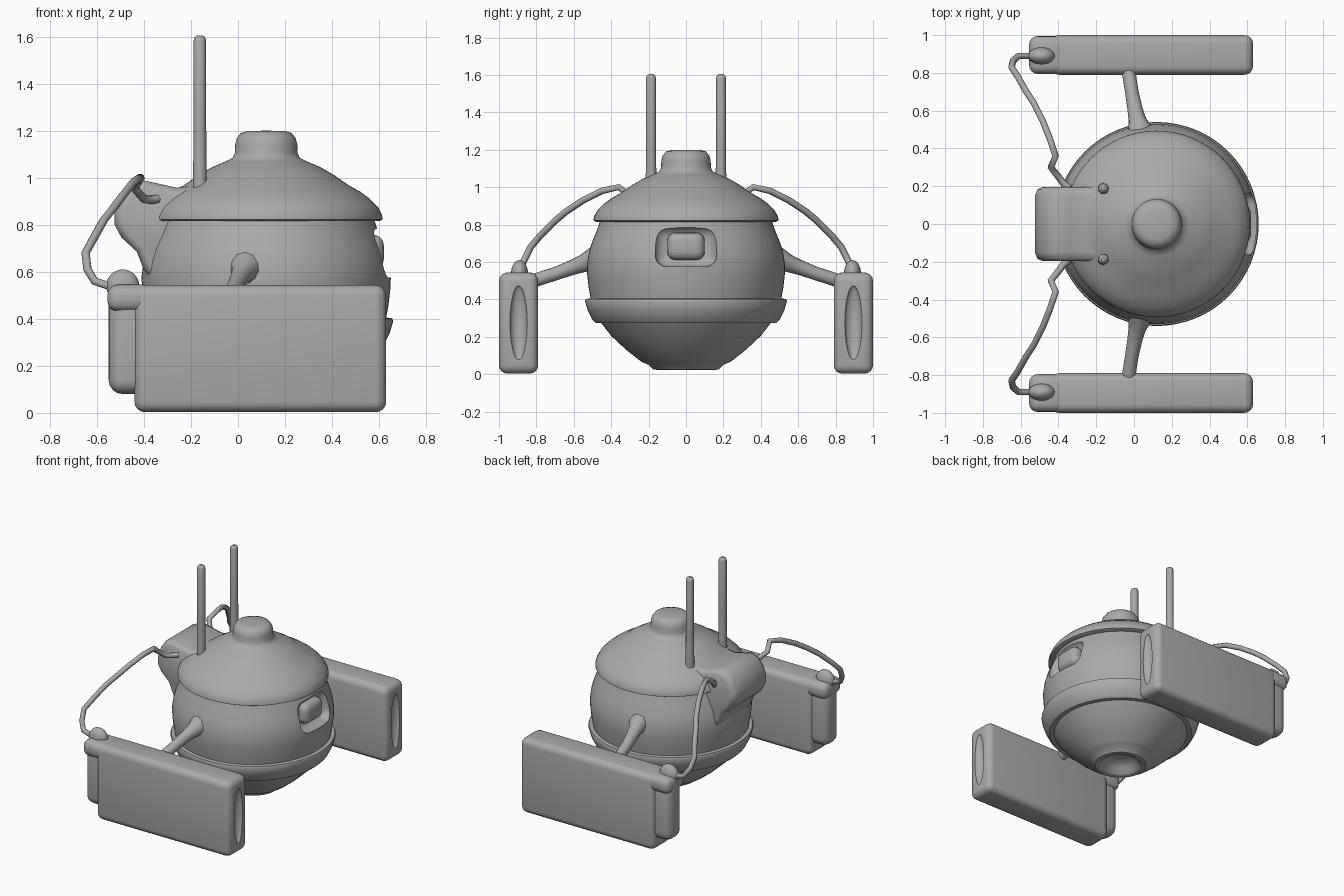
import bpy, bmesh, math
from mathutils import Matrix, Vector

if "Cube" in bpy.data.objects:
    bpy.data.objects.remove(bpy.data.objects["Cube"])

grey = bpy.data.materials.new("plain grey")
grey.diffuse_color = (0.4, 0.4, 0.4, 1)
grey.use_nodes = True
grey.node_tree.nodes["Principled BSDF"].inputs["Base Color"].default_value = grey.diffuse_color
CX = 0.12  # axis of the round body


def finish(ob, angle=40):
    me = ob.data
    if not me.materials:
        me.materials.append(grey)
    for p in me.polygons:
        p.use_smooth = True
    me.set_sharp_from_angle(angle=math.radians(angle))
    return ob


def from_bmesh(name, bm, angle=40):
    bmesh.ops.recalc_face_normals(bm, faces=bm.faces)
    me = bpy.data.meshes.new(name)
    bm.to_mesh(me)
    bm.free()
    ob = bpy.data.objects.new(name, me)
    bpy.context.collection.objects.link(ob)
    return finish(ob, angle)


def lathe(name, profile, seg=64, angle=40):
    bm = bmesh.new()
    vs = [bm.verts.new((r, 0, z)) for r, z in profile]
    es = [bm.edges.new(p) for p in zip(vs, vs[1:])]
    bmesh.ops.spin(bm, geom=vs + es, cent=(0, 0, 0), axis=(0, 0, 1),
                   angle=math.tau, steps=seg)
    bmesh.ops.remove_doubles(bm, verts=bm.verts, dist=1e-4)
    bmesh.ops.translate(bm, verts=bm.verts, vec=(CX, 0, 0))
    return from_bmesh(name, bm, angle)


def round_edges(bm, width, seg=4):
    bmesh.ops.bevel(bm, geom=list(bm.edges), offset=width, offset_type='OFFSET',
                    segments=seg, profile=0.5, affect='EDGES', clamp_overlap=True)


def box(name, lo, hi, bevel):
    lo, hi = Vector(lo), Vector(hi)
    bm = bmesh.new()
    bmesh.ops.create_cube(bm, size=1, matrix=Matrix.Translation((lo + hi) / 2)
                          @ Matrix.Diagonal((*(hi - lo), 1)))
    round_edges(bm, bevel)
    return from_bmesh(name, bm)


def ellipsoid(name, loc, radii):
    bm = bmesh.new()
    bmesh.ops.create_uvsphere(bm, u_segments=24, v_segments=16, radius=1,
                              matrix=Matrix.Translation(loc) @ Matrix.Diagonal((*radii, 1)))
    return from_bmesh(name, bm)


def tube(name, pts, radii, res=4):
    cu = bpy.data.curves.new(name, 'CURVE')
    cu.dimensions = '3D'
    cu.bevel_depth = 1
    cu.bevel_resolution = res
    cu.use_fill_caps = True
    sp = cu.splines.new('POLY')
    sp.points.add(len(pts) - 1)
    for p, co, r in zip(sp.points, pts, radii):
        p.co = (*co, 1)
        p.radius = r
    ob = bpy.data.objects.new(name, cu)
    bpy.context.collection.objects.link(ob)
    bpy.ops.object.select_all(action='DESELECT')
    ob.select_set(True)
    bpy.context.view_layer.objects.active = ob
    bpy.ops.object.convert(target='MESH')
    return finish(bpy.context.object, 60)


def cut(ob, cutter):
    m = ob.modifiers.new("cut", 'BOOLEAN')
    m.operation = 'DIFFERENCE'
    m.object = cutter
    m.solver = 'EXACT'
    bpy.ops.object.select_all(action='DESELECT')
    ob.select_set(True)
    bpy.context.view_layer.objects.active = ob
    bpy.ops.object.modifier_apply(modifier=m.name)
    bpy.data.objects.remove(cutter)
    finish(ob)


# Round body with hollow foot, belt and bulging wall
body = lathe("body", [
    (0, 0.10), (0.06, 0.095), (0.11, 0.07), (0.135, 0.03), (0.15, 0.023), (0.175, 0.025),
    (0.20, 0.05), (0.235, 0.065), (0.25, 0.075), (0.32, 0.13), (0.40, 0.205),
    (0.455, 0.275), (0.485, 0.275), (0.50, 0.29), (0.525, 0.34), (0.54, 0.39),
    (0.535, 0.402), (0.51, 0.405), (0.52, 0.46), (0.528, 0.53), (0.53, 0.58),
    (0.522, 0.64), (0.505, 0.70), (0.48, 0.76), (0.455, 0.83), (0, 0.83)])

# Eye in a sunken socket
cut(body, box("socket_cutter", (0.555, -0.165, 0.575), (0.80, 0.165, 0.79), 0.06))
box("eye", (0.50, -0.10, 0.61), (0.62, 0.10, 0.757), 0.045)

# Lid with rounded knob
lathe("lid", [
    (0, 0.815), (0.48, 0.815), (0.494, 0.822), (0.493, 0.84), (0.475, 0.875), (0.44, 0.91),
    (0.40, 0.94), (0.35, 0.968), (0.29, 1.01), (0.23, 1.045), (0.17, 1.07),
    (0.142, 1.085), (0.133, 1.105), (0.132, 1.14), (0.125, 1.168), (0.108, 1.19),
    (0.08, 1.198), (0, 1.2)], angle=50)

# Snout: rounded profile across the back edge of the lid
bm = bmesh.new()
outline = [(-0.36, 0.54), (-0.405, 0.62), (-0.43, 0.685), (-0.495, 0.745), (-0.525, 0.80),
           (-0.525, 0.85), (-0.505, 0.91), (-0.465, 0.965), (-0.41, 0.99), (-0.34, 0.975),
           (-0.26, 0.957), (-0.18, 0.965), (-0.12, 0.985), (-0.08, 0.90), (-0.15, 0.56)]
half = ((-0.195, 0.80), (-0.185, 0.93), (-0.15, 1.0), (0.15, 1.0), (0.185, 0.93), (0.195, 0.80))
rings = []
for y, s in half:
    # shrink the end slices a little for a soft edge
    k = {0.80: 0.84, 0.93: 0.94, 1.0: 1.0}[s]
    rings.append([bm.verts.new((-0.28 + (x + 0.28) * k, y, 0.80 + (z - 0.80) * k))
                  for x, z in outline])
n = len(outline)
for a, b in zip(rings, rings[1:]):
    for i in range(n):
        bm.faces.new((a[i], a[(i + 1) % n], b[(i + 1) % n], b[i]))
bm.faces.new(rings[0])
bm.faces.new(rings[-1])
from_bmesh("snout", bm, 60)

# Mirrored side parts
cable = [(-0.34, 0.19, 0.91), (-0.37, 0.21, 0.905), (-0.40, 0.25, 0.91), (-0.44, 0.30, 0.955),
         (-0.415, 0.36, 1.0), (-0.445, 0.45, 0.98), (-0.485, 0.55, 0.93), (-0.53, 0.64, 0.87),
         (-0.57, 0.70, 0.82), (-0.615, 0.78, 0.74), (-0.648, 0.83, 0.68), (-0.64, 0.865, 0.61),
         (-0.61, 0.89, 0.56), (-0.52, 0.89, 0.53)]
for side, s in (("right", -1), ("left", 1)):
    def span(a, b):
        return (min(s * a, s * b), max(s * a, s * b))

    # Foot slab with a hollow at one end
    y0, y1 = span(0.79, 1.0)
    slab = box(side + "_foot", (-0.44, y0, 0.003), (0.63, y1, 0.543), 0.045)
    cut(slab, ellipsoid("hollow_cutter", (0.635, s * 0.895, 0.275), (0.04, 0.047, 0.2)))
    # Narrower end section with a full-width cap
    y0, y1 = span(0.815, 0.975)
    box(side + "_foot_end", (-0.55, y0, 0.08), (-0.35, y1, 0.53), 0.06)
    y0, y1 = span(0.795, 0.995)
    box(side + "_foot_cap", (-0.555, y0, 0.43), (-0.36, y1, 0.545), 0.045)
    # Cable socket and cable
    ellipsoid(side + "_cable_socket", (-0.49, s * 0.89, 0.54), (0.07, 0.045, 0.07))
    tube(side + "_cable", [(x, s * y, z) for x, y, z in cable], [0.018] * len(cable), 2)
    # Arm flaring towards the body
    arm = [(0.035, 0.46, 0.62), (0.028, 0.515, 0.605), (0.018, 0.55, 0.592), (0.005, 0.61, 0.57),
           (-0.01, 0.69, 0.54), (-0.032, 0.83, 0.495)]
    tube(side + "_arm", [(x, s * y, z) for x, y, z in arm],
         [0.08, 0.06, 0.047, 0.04, 0.036, 0.036])
    # Antenna with rounded tip
    tube(side + "_antenna",
         [(-0.162, s * 0.187, z) for z in (0.90, 0.99, 1.20, 1.582, 1.597, 1.605)],
         [0.032, 0.029, 0.027, 0.027, 0.022, 0.010])
